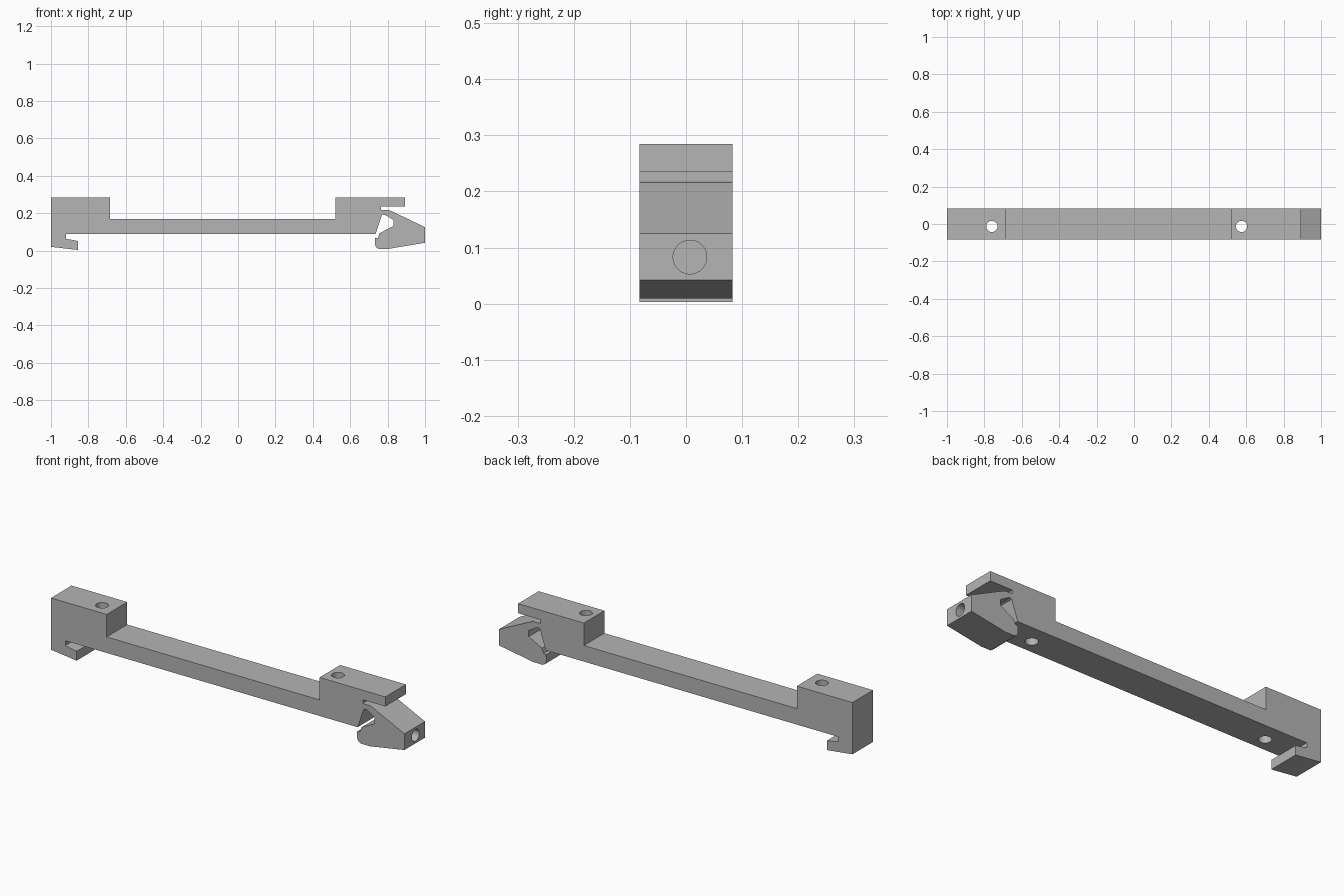
import bpy, bmesh, math

if "Cube" in bpy.data.objects:
    bpy.data.objects.remove(bpy.data.objects["Cube"], do_unlink=True)

HALF_WIDTH = 0.083

grey = bpy.data.materials.new("plain grey")
grey.use_nodes = True
colour = (0.46, 0.46, 0.46, 1)
grey.diffuse_color = colour
grey.node_tree.nodes["Principled BSDF"].inputs["Base Color"].default_value = colour


def prism(name, outline):
    """Extrude an x-z outline across the full width."""
    bm = bmesh.new()
    face = bm.faces.new([bm.verts.new((x, -HALF_WIDTH, z)) for x, z in outline])
    grown = bmesh.ops.extrude_face_region(bm, geom=[face])["geom"]
    moved = [v for v in grown if isinstance(v, bmesh.types.BMVert)]
    bmesh.ops.translate(bm, verts=moved, vec=(0, 2 * HALF_WIDTH, 0))
    bmesh.ops.recalc_face_normals(bm, faces=bm.faces)
    mesh = bpy.data.meshes.new(name)
    bm.to_mesh(mesh)
    bm.free()
    mesh.materials.append(grey)
    obj = bpy.data.objects.new(name, mesh)
    bpy.context.collection.objects.link(obj)
    return obj


def drill(target, centre, radius, depth, rotation=(0, 0, 0)):
    """Cut a round hole and remove its cutter."""
    bpy.ops.mesh.primitive_cylinder_add(vertices=40, radius=radius, depth=depth,
                                        location=centre, rotation=rotation)
    cutter = bpy.context.object
    cutter.hide_render = True
    cutter.data.materials.append(grey)
    cut = target.modifiers.new("hole", 'BOOLEAN')
    cut.operation, cut.solver, cut.object = 'DIFFERENCE', 'EXACT', cutter
    bpy.context.view_layer.objects.active = target
    bpy.ops.object.modifier_apply(modifier=cut.name)
    bpy.data.objects.remove(cutter, do_unlink=True)


# Raised mounting blocks joined by a thin bar
top_edge = [(-1, 0.285), (-0.685, 0.285), (-0.685, 0.17), (0.52, 0.17),
            (0.52, 0.285), (0.892, 0.285), (0.892, 0.236)]
# Slot below the overhanging lip, then the outside of the sprung clip
clip_outside = [(0.765, 0.236), (0.765, 0.218), (0.81, 0.216), (1, 0.125),
                (1, 0.042), (0.805, 0.009), (0.752, 0.009), (0.738, 0.018),
                (0.732, 0.034), (0.733, 0.066)]
# Jaw and open pocket between clip and bar
clip_pocket = [(0.748, 0.068), (0.757, 0.093), (0.832, 0.132), (0.832, 0.163),
               (0.797, 0.185), (0.78, 0.192), (0.769, 0.188), (0.735, 0.088)]
# Fixed hook at the other end
hook = [(-0.919, 0.088), (-0.919, 0.063), (-0.855, 0.051), (-0.855, 0.003), (-1, 0.02)]

clamp = prism("rail_clamp_body", top_edge + clip_outside + clip_pocket + hook)

# Vertical mounting holes and the blind screw hole in the clip
for x in (-0.76, 0.575):
    drill(clamp, (x, -0.013, 0.18), 0.03, 0.6)
drill(clamp, (1, 0.007, 0.083), 0.03, 0.2, (0, math.pi / 2, 0))

bpy.ops.object.select_all(action='DESELECT')
clamp.select_set(True)
bpy.context.view_layer.objects.active = clamp
bpy.ops.object.shade_smooth_by_angle(angle=math.radians(20))
